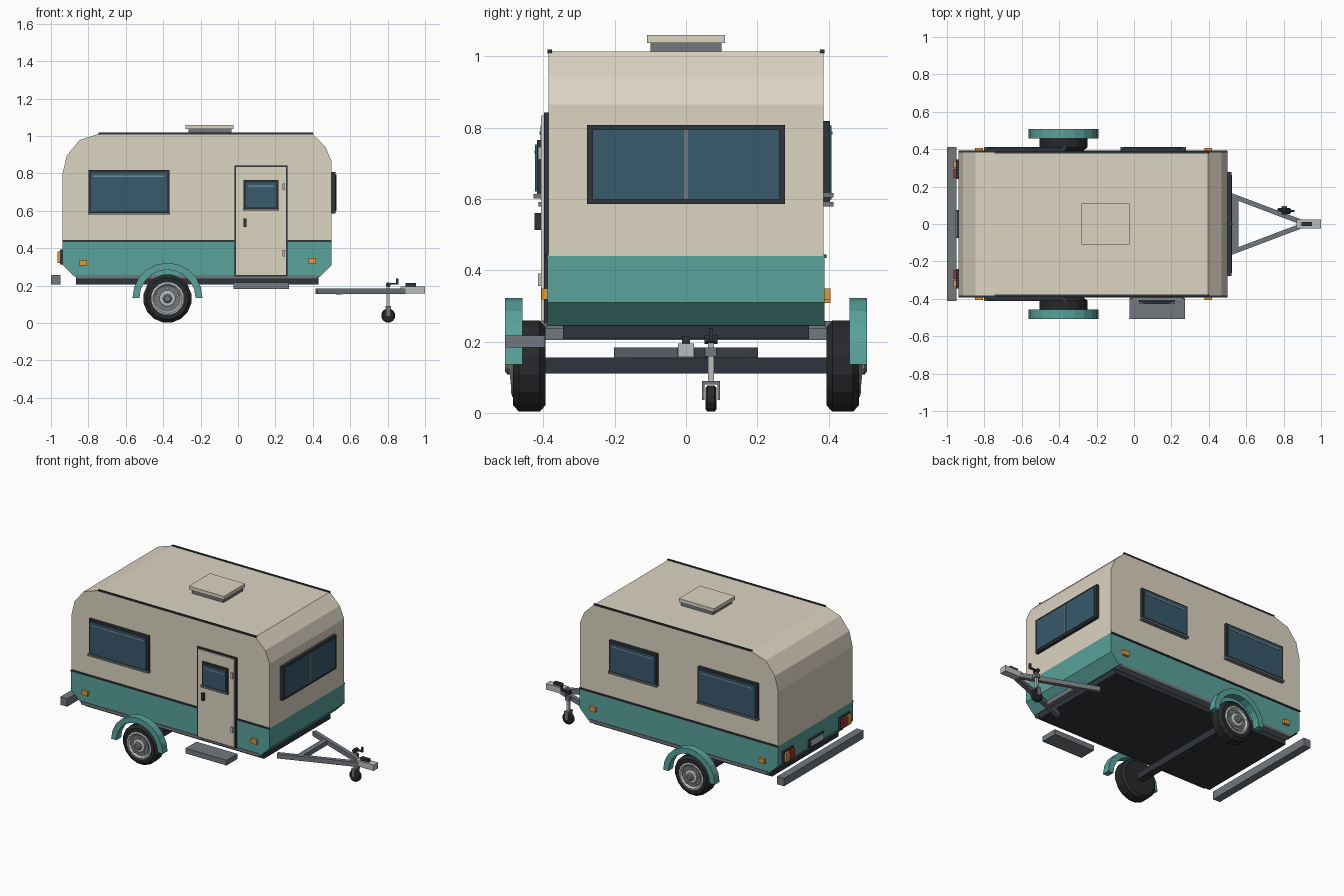
import bpy, bmesh, math
from mathutils import Vector

if "Cube" in bpy.data.objects:
    bpy.data.objects.remove(bpy.data.objects["Cube"])

COL = dict(cream=(.72, .66, .54), teal=(.10, .36, .33), dark=(.03, .035, .045), glass=(.04, .10, .15),
           steel=(.17, .19, .21), light=(.50, .51, .51), amber=(.75, .33, .04), red=(.40, .03, .03),
           tyre=(.02, .022, .025), shine=(.15, .27, .34))
MATS = {}


def mat(c):
    if c not in MATS:
        MATS[c] = bpy.data.materials.new(c)
        MATS[c].diffuse_color = (*COL[c], 1)
    return MATS[c]


def finish(name, bm, col):
    bmesh.ops.recalc_face_normals(bm, faces=bm.faces)
    me = bpy.data.meshes.new(name)
    bm.to_mesh(me)
    bm.free()
    me.materials.append(mat(col))
    ob = bpy.data.objects.new(name, me)
    bpy.context.collection.objects.link(ob)
    return ob


def extrude(name, pts, vec, col):
    """Closed polygon pushed along a vector."""
    bm = bmesh.new()
    f = bm.faces.new([bm.verts.new(p) for p in pts])
    r = bmesh.ops.extrude_face_region(bm, geom=[f])
    vs = [g for g in r['geom'] if isinstance(g, bmesh.types.BMVert)]
    bmesh.ops.translate(bm, verts=vs, vec=vec)
    if not any(len(e.link_faces) < 2 for e in bm.edges):
        return finish(name, bm, col)
    bmesh.ops.holes_fill(bm, edges=bm.edges)
    return finish(name, bm, col)


def box(name, x0, x1, y0, y1, z0, z1, col):
    return extrude(name, [(x0, y0, z0), (x1, y0, z0), (x1, y1, z0), (x0, y1, z0)], (0, 0, z1 - z0), col)


def prism(name, xz, y0, y1, col):
    return extrude(name, [(x, y0, z) for x, z in xz], (0, y1 - y0, 0), col)


def bar(name, a, b, w, col, h=None):
    """Rectangular bar between two points."""
    a, b = Vector(a), Vector(b)
    d = (b - a).normalized()
    u = d.cross(Vector((0, 0, 1)) if abs(d.z) < .9 else Vector((0, 1, 0))).normalized() * w / 2
    v = d.cross(u).normalized() * (h or w) / 2
    return extrude(name, [a + u + v, a - u + v, a - u - v, a + u - v], b - a, col)


def lathe(name, prof, cx, cz, n, col):
    """Solid turned around a y axis; prof is a list of (radius, y)."""
    bm = bmesh.new()
    rings = [[bm.verts.new((cx + r * math.cos(2 * math.pi * (i + .5) / n), y,
                            cz + r * math.sin(2 * math.pi * (i + .5) / n))) for i in range(n)] for r, y in prof]
    for a, b in zip(rings, rings[1:]):
        for i in range(n):
            bm.faces.new((a[i], a[(i + 1) % n], b[(i + 1) % n], b[i]))
    bm.faces.new(rings[0])
    bm.faces.new(rings[-1])
    return finish(name, bm, col)


# Body shell: teal lower half, cream upper half
prism('lower_body', [(-.87, .245), (.436, .245), (.5, .31), (.5, .44), (-.938, .44), (-.938, .31)], -.388, .388, 'teal')
prism('upper_body', [(-.938, .44), (.5, .44), (.5, .865), (.468, .943), (.396, 1.013), (-.74, 1.013),
                     (-.848, .978), (-.915, .895), (-.938, .80)], -.386, .386, 'cream')

# Chassis, bumper, axle, entry step
box('chassis_floor', -.865, .43, -.345, .345, .207, .247, 'dark')
box('rear_bumper', -1, -.95, -.412, .412, .205, .257, 'steel')
box('axle', -.4, -.355, -.4, .4, .11, .155, 'dark')
box('entry_step', -.025, .272, -.507, -.395, .183, .217, 'steel')

# Roof vent
box('vent_base', -.265, -.035, -.10, .10, 1.01, 1.038, 'steel')
box('vent_lid', -.28, -.025, -.11, .11, 1.037, 1.06, 'cream')


def side_window(name, x0, x1, z0, z1, s, y=.385):
    t = .013
    box(name + '_frame', x0, x1, s * y, s * (y + .018), z0, z1, 'dark')
    box(name + '_glass', x0 + t, x1 - t, s * y, s * (y + .023), z0 + t, z1 - t, 'glass')
    box(name + '_highlight', x0 + 2 * t, x1 - 2 * t, s * y, s * (y + .025), z1 - .038, z1 - .029, 'shine')
    box(name + '_sill', x0 - .003, x1 + .003, s * y, s * (y + .028), z0 - .006, z0 + .006, 'steel')


side_window('window_right', -.80, -.367, .585, .818, -1)
side_window('window_left_rear', -.80, -.367, .585, .818, 1)
side_window('window_left_front', -.07, .275, .61, .818, 1)

# Front window with centre bar
box('front_window_frame', .495, .52, -.277, .277, .585, .807, 'dark')
for s in (-1, 1):
    box('front_glass', .495, .525, s * .006, s * .262, .598, .794, 'glass')
box('front_window_bar', .495, .527, -.006, .006, .598, .794, 'steel')

# Door with window, handle and hinges
box('door_frame', -.018, .265, -.398, -.38, .25, .842, 'dark')
box('door_leaf', -.010, .257, -.406, -.38, .258, .834, 'cream')
side_window('door_window', .03, .217, .607, .765, -1, .4)
box('door_handle', .03, .046, -.425, -.4, .513, .56, 'dark')
for z in (.355, .71):
    box('door_hinge', .238, .252, -.415, -.4, z, z + .036, 'light')

TYRE = [(.085, .394), (.112, .394), (.13, .41), (.13, .468), (.112, .485), (.088, .485), (.085, .47)]
WX, WZ = -.377, .131
for s in (-1, 1):
    # Trim strips
    box('roof_trim', -.745, .4, s * .376, s * .388, 1.008, 1.018, 'dark')
    if s > 0:
        box('belt_trim', -.938, .5, .38, .394, .434, .444, 'dark')
    else:
        box('belt_trim', -.938, -.018, -.394, -.38, .434, .444, 'dark')
        box('belt_trim', .265, .5, -.394, -.38, .434, .444, 'dark')
    box('side_sill', -.865, .425, s * .345, s * .392, .236, .256, 'steel')
    # Side markers
    box('rear_marker', -.85, -.808, s * .38, s * .405, .308, .336, 'amber')
    box('front_marker', .376, .416, s * .38, s * .405, .318, .348, 'amber')
    # Tail lights
    box('tail_light_housing', -.952, -.93, s * .24, s * .345, .312, .392, 'dark')
    box('tail_light_amber', -.965, -.93, s * .30, s * .338, .322, .382, 'amber')
    box('tail_light_red', -.965, -.93, s * .247, s * .295, .322, .382, 'red')
    # Wheels
    lathe('tyre', [(r, s * y) for r, y in TYRE], WX, WZ, 16, 'tyre')
    lathe('rim', [(.088, s * .44), (.088, s * .487), (.078, s * .49), (.068, s * .478)], WX, WZ, 16, 'light')
    lathe('wheel_disc', [(.068, s * .46), (.066, s * .481)], WX, WZ, 16, 'steel')
    lathe('hub', [(.044, s * .47), (.044, s * .49), (.036, s * .494)], WX, WZ, 12, 'light')
    lathe('hub_cap', [(.024, s * .48), (.024, s * .5), (.016, s * .507)], WX, WZ, 10, 'steel')
    for k in range(5):
        a = 2 * math.pi * k / 5 + math.pi / 2
        lathe('wheel_bolt', [(.007, s * .475), (.007, s * .492)], WX + .055 * math.cos(a),
              WZ + .055 * math.sin(a), 6, 'light')
    # Fender arch
    n = 10
    arc = [(WX + r * math.cos(math.pi * i / n), .135 + r * math.sin(math.pi * i / n))
           for r, seq in ((.187, range(n + 1)), (.15, range(n, -1, -1))) for i in seq]
    prism('fender', arc, s * .458, s * .508, 'teal')
    # Drawbar arm
    bar('drawbar_arm', (.42, s * .19, .169), (.89, s * .012, .169), .026, 'steel', .03)

# Number plate holder, left blank
box('plate_holder', -.948, -.93, -.075, .075, .312, .365, 'dark')
box('plate_blank', -.955, -.93, -.065, .065, .32, .357, 'light')

# Hitch
box('drawbar_crossbar', .525, .56, -.15, .15, .152, .182, 'steel')
box('coupler', .87, 1, -.023, .023, .157, .195, 'light')
box('coupler_handle', .895, .953, -.011, .011, .195, .214, 'dark')

# Jockey wheel
JX, JY = .803, .07
bar('jockey_post', (JX, JY, .085), (JX, JY, .205), .016, 'light')
box('jockey_clamp', JX - .015, JX + .015, .04, .085, .158, .184, 'steel')
box('jockey_fork_top', JX - .014, JX + .014, .045, .095, .08, .09, 'steel')
for s in (-1, 1):
    box('jockey_fork_side', JX - .012, JX + .012, JY + s * .018, JY + s * .025, .036, .085, 'steel')
lathe('jockey_wheel', [(.03, .054), (.038, .06), (.038, .08), (.03, .086)], JX, .04, 12, 'tyre')
bar('crank_arm', (JX - .01, JY, .21), (.855, JY, .21), .01, 'dark')
bar('crank_grip', (.852, JY, .206), (.852, JY, .238), .012, 'dark')
lathe('crank_collar', [(.013, .052), (.013, .088)], JX, .205, 8, 'dark')

for m in bpy.data.materials:
    if m.users and not m.is_grease_pencil:
        m.use_nodes = True
        m.node_tree.nodes["Principled BSDF"].inputs["Base Color"].default_value = m.diffuse_color
